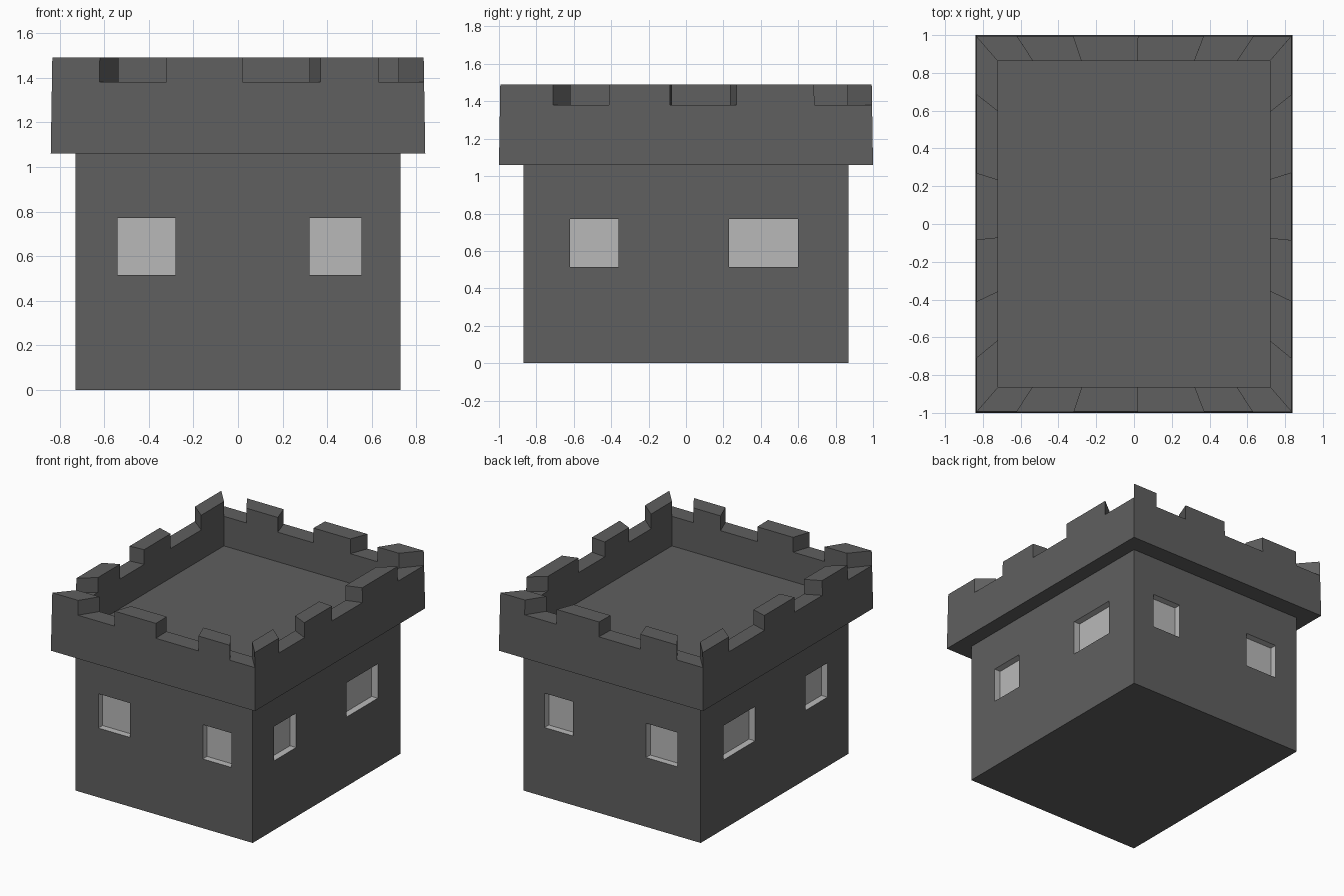
import bpy, bmesh
from mathutils import Vector, Matrix

if "Cube" in bpy.data.objects:
    bpy.data.objects.remove(bpy.data.objects["Cube"])

def material(name, v):
    m = bpy.data.materials.new(name)
    m.diffuse_color = (v, v, v, 1)
    m.use_nodes = True
    m.node_tree.nodes["Principled BSDF"].inputs["Base Color"].default_value = m.diffuse_color
    return m

STONE = material("dark stone", 0.115)
PANE = material("pale window", 0.485)

def finish(bm, name, mats):
    bmesh.ops.remove_doubles(bm, verts=bm.verts, dist=1e-5)
    bmesh.ops.recalc_face_normals(bm, faces=bm.faces)
    me = bpy.data.meshes.new(name)
    bm.to_mesh(me)
    bm.free()
    for m in mats:
        me.materials.append(m)
    ob = bpy.data.objects.new(name, me)
    bpy.context.collection.objects.link(ob)
    return ob

def quad(bm, *pts):
    return bm.faces.new([bm.verts.new(p) for p in pts])

# tower body: box sliced along the window edges, window cells pushed inwards
BX, BY, BH, RECESS = 0.73, 0.87, 1.06, 0.05
WIN_X = ((-0.54, -0.28), (0.32, 0.555))
WIN_Y = ((-0.62, -0.36), (0.23, 0.60))
WIN_Z = (0.515, 0.77)

bm = bmesh.new()
bmesh.ops.create_cube(bm, size=1, matrix=Matrix.Translation((0, 0, BH / 2))
                      @ Matrix.Diagonal((2 * BX, 2 * BY, BH, 1)))
for axis, cuts in ((0, sum(WIN_X, ())), (1, sum(WIN_Y, ())), (2, WIN_Z)):
    for c in cuts:
        co, no = Vector(), Vector()
        co[axis], no[axis] = c, 1
        bmesh.ops.bisect_plane(bm, geom=bm.verts[:] + bm.edges[:] + bm.faces[:],
                               plane_co=co, plane_no=no)

def is_window(f):
    c = f.calc_center_median()
    if abs(f.normal.z) > 0.5 or not WIN_Z[0] < c.z < WIN_Z[1]:
        return False
    spans, u = (WIN_Y, c.y) if abs(f.normal.x) > 0.5 else (WIN_X, c.x)
    return any(a < u < b for a, b in spans)

bm.normal_update()
for f in [f for f in bm.faces if is_window(f)]:
    n = f.normal.copy()
    pane = bmesh.ops.extrude_discrete_faces(bm, faces=[f])["faces"][0]
    bmesh.ops.translate(bm, verts=pane.verts[:], vec=-n * RECESS)
    pane.material_index = 1
    for e in pane.edges:
        for g in e.link_faces:
            g.material_index = 1
finish(bm, "tower_body", [STONE, PANE])

# battlement: mitred ring whose top alternates between merlon and gap
Z0, FLOOR, GAP, TOP = 1.06, 1.16, 1.38, 1.49
OUT0, OUT1, INN = (0.84, 1.0), (0.833, 0.993), (0.72, 0.863)
CUT_X = (-0.833, -0.62, -0.32, 0.02, 0.37, 0.63, 0.833)
CUT_Y = (-0.993, -0.71, -0.41, -0.085, 0.27, 0.685, 0.993)

bm = bmesh.new()
for axis, cuts in ((0, CUT_X), (1, CUT_Y)):
    other = 1 - axis
    for side in (-1, 1):
        def point(u, ring, z):
            p = Vector((0, 0, z))
            p[axis] = u * ring[axis] / OUT1[axis]
            p[other] = side * ring[other]
            return p

        def outer(u, z):
            t = (z - Z0) / (TOP - Z0)
            return point(u, [a + (b - a) * t for a, b in zip(OUT0, OUT1)], z)

        # merlons start on the first span for front and right, second for back and left
        first = 0 if (side < 0) == (axis == 0) else 1
        for i, (a, b) in enumerate(zip(cuts, cuts[1:])):
            h = TOP if i % 2 == first else GAP
            quad(bm, outer(a, Z0), outer(b, Z0), outer(b, GAP), outer(a, GAP))
            quad(bm, point(a, INN, FLOOR), point(b, INN, FLOOR),
                 point(b, INN, GAP), point(a, INN, GAP))
            quad(bm, outer(a, h), outer(b, h), point(b, INN, h), point(a, INN, h))
            if h == TOP:
                quad(bm, outer(a, GAP), outer(b, GAP), outer(b, TOP), outer(a, TOP))
                quad(bm, point(a, INN, GAP), point(b, INN, GAP),
                     point(b, INN, TOP), point(a, INN, TOP))
                for u in (a, b):
                    quad(bm, outer(u, GAP), point(u, INN, GAP),
                         point(u, INN, TOP), outer(u, TOP))
        # underside overhang
        for a, b in zip(cuts, cuts[1:]):
            quad(bm, outer(a, Z0), outer(b, Z0), point(b, INN, Z0), point(a, INN, Z0))
finish(bm, "battlement", [STONE])

# roof deck inside the battlement
bm = bmesh.new()
bmesh.ops.create_cube(bm, size=1, matrix=Matrix.Translation((0, 0, (Z0 + FLOOR) / 2))
                      @ Matrix.Diagonal((2 * INN[0], 2 * INN[1], FLOOR - Z0, 1)))
finish(bm, "roof_deck", [STONE])
